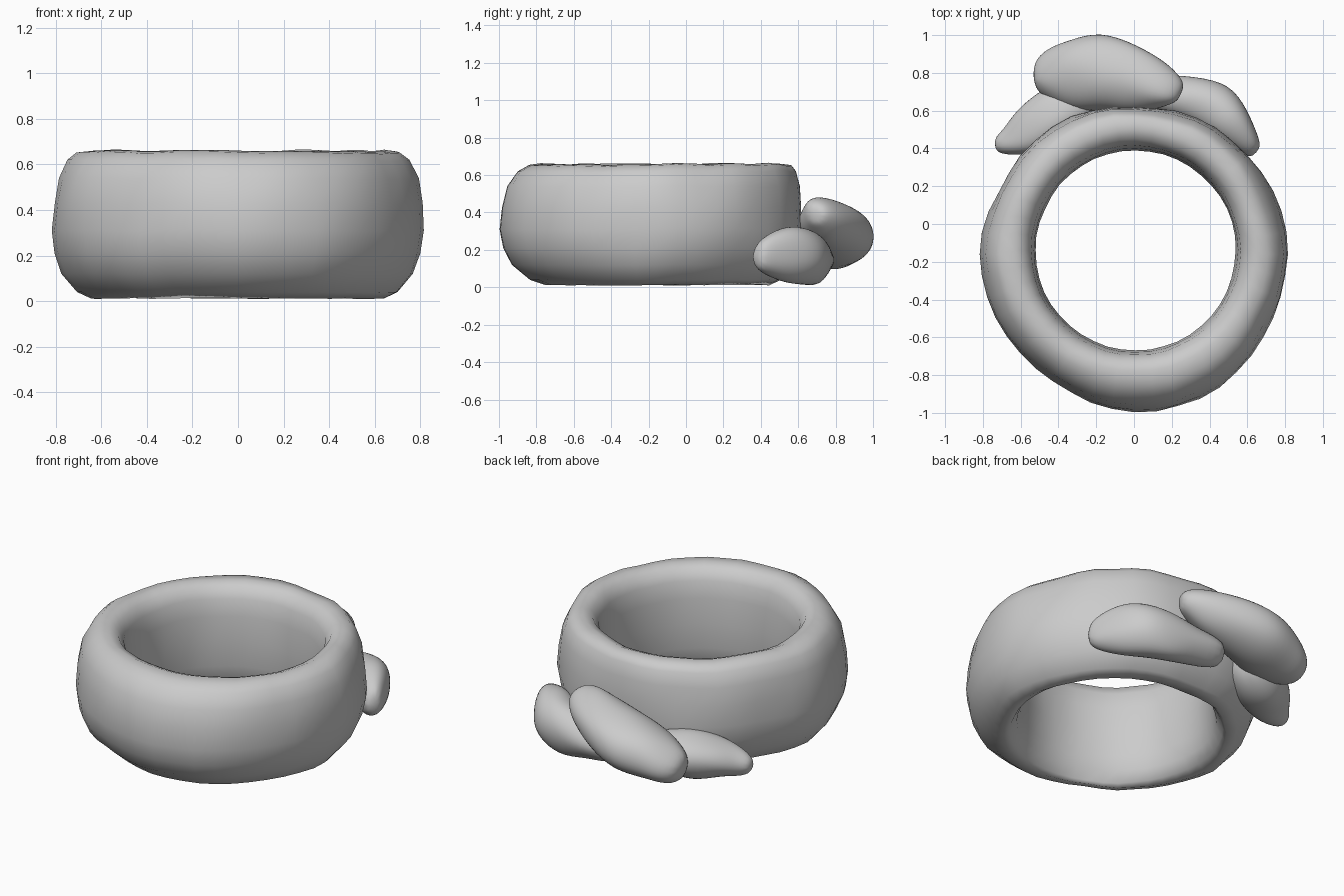
import bpy, bmesh, math
from mathutils import Vector, noise

if "Cube" in bpy.data.objects:
    bpy.data.objects.remove(bpy.data.objects["Cube"])


def finish(name, bm, subsurf=0):
    bmesh.ops.recalc_face_normals(bm, faces=bm.faces)
    mesh = bpy.data.meshes.new(name)
    bm.to_mesh(mesh)
    bm.free()
    mesh.shade_smooth()
    obj = bpy.data.objects.new(name, mesh)
    bpy.context.collection.objects.link(obj)
    if subsurf:
        mod = obj.modifiers.new("smooth", 'SUBSURF')
        mod.levels = mod.render_levels = subsurf
    return obj


def bridge(bm, a, b):
    n = len(a)
    for i in range(n):
        bm.faces.new((a[i], a[(i + 1) % n], b[(i + 1) % n], b[i]))


# Thick band: rounded cross-section swept round with uneven outer radius
OUTER = [.815, .80, .80, .78, .80, .79, .82, .80, .80, .84, .84, .81]  # every 30 degrees
OUT_PROFILE = [(.18, .012), (.12, .04), (.05, .12), (.015, .21), (0, .31),
               (.01, .43), (.028, .54), (.068, .62), (.11, .652)]  # inset, height
IN_PROFILE = [(.64, .66), (.59, .64), (.555, .58), (.54, .48), (.53, .33),
              (.535, .18), (.55, .09), (.585, .03)]  # radius, height


def outer_radius(t):
    f = t / (2 * math.pi) * 12
    i = int(f)
    k = f - i
    return OUTER[i % 12] * (1 - k) + OUTER[(i + 1) % 12] * k


SEGS = 44
bm = bmesh.new()
rings = []
for s in range(SEGS):
    t = 2 * math.pi * s / SEGS
    c, sn = math.cos(t), math.sin(t)
    back, front = max(0, sn) ** 2, max(0, -sn) ** 2
    ring = []
    R = outer_radius(t)
    bulge = 1 + .35 * front
    pts = [(R - d * bulge * (1 - .45 * back if z > .4 else 1), z, .014, 0)
           for d, z in OUT_PROFILE]
    pts += [(r, z, .006, 1) for r, z in IN_PROFILE]
    for r, z, amp, inner in pts:
        r += noise.noise(Vector((c * 3.5, sn * 3.5, z * 3.5))) * amp
        z += noise.noise(Vector((c * 3 + 9, sn * 3, 4))) * .012 * (1 if z > .3 else .5)
        # the hole sits slightly behind the outer centre
        ring.append(bm.verts.new((r * c + .008 * inner, -.16 + .02 * inner + r * sn, max(z, 0))))
    rings.append(ring)
for s in range(SEGS):
    bridge(bm, rings[s], rings[(s + 1) % SEGS])
finish("band", bm)


# Lumpy leaves: stations are (x, y, z, horizontal radius, vertical radius)
def leaf(name, stations):
    bm = bmesh.new()
    rows = []
    for i, (x, y, z, rh, rv) in enumerate(stations):
        a = stations[max(i - 1, 0)]
        b = stations[min(i + 1, len(stations) - 1)]
        side = Vector((a[1] - b[1], b[0] - a[0], 0)).normalized()
        row = []
        for k in range(10):
            t = 2 * math.pi * k / 10
            p = Vector((x, y, z)) + side * rh * math.cos(t) + Vector((0, 0, rv * math.sin(t)))
            p += noise.noise_vector(p * 7) * min(rh, .1) * .35
            row.append(bm.verts.new(p))
        rows.append(row)
    for a, b in zip(rows, rows[1:]):
        bridge(bm, a, b)
    bm.faces.new(rows[0])
    bm.faces.new(rows[-1])
    return finish(name, bm, 2)


leaf("leaf_middle", [
    (-.54, .79, .19, .06, .06), (-.46, .79, .20, .14, .11), (-.33, .78, .235, .20, .15),
    (-.18, .81, .27, .22, .165), (-.02, .78, .32, .19, .16), (.12, .73, .36, .14, .13),
    (.21, .70, .385, .09, .09), (.245, .69, .39, .045, .045)])
leaf("leaf_left", [
    (-.74, .42, .12, .04, .04), (-.68, .425, .13, .08, .08), (-.58, .46, .15, .13, .11),
    (-.47, .54, .17, .16, .14), (-.36, .61, .19, .15, .14), (-.22, .66, .2, .09, .08)])
leaf("leaf_right", [
    (.65, .385, .165, .04, .07), (.60, .43, .17, .08, .12), (.52, .53, .18, .12, .16),
    (.43, .62, .165, .15, .165), (.30, .66, .15, .125, .15), (.14, .69, .14, .11, .12),
    (-.05, .72, .14, .08, .08)])
